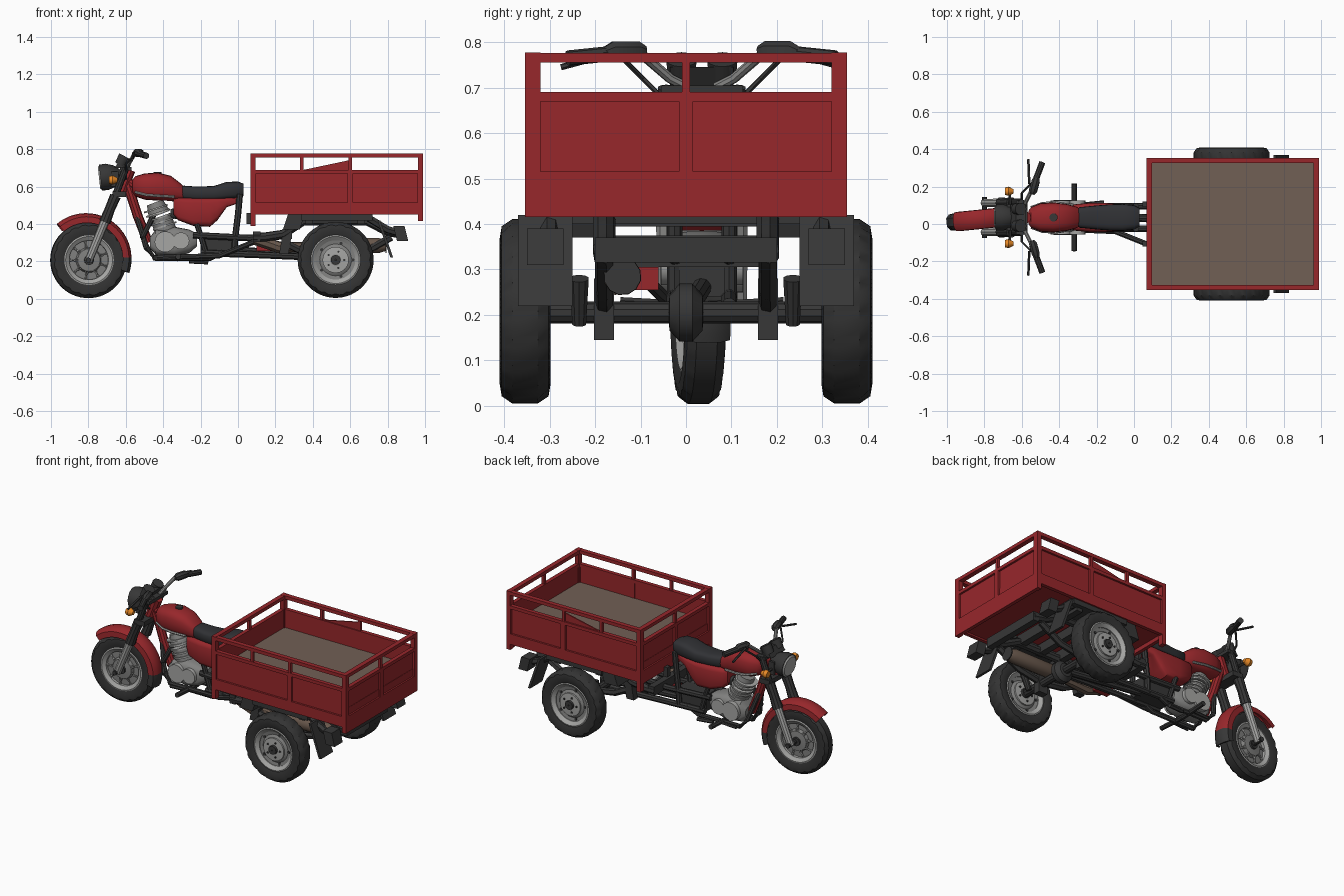
import bpy, bmesh, math
from mathutils import Vector, Matrix

cube = bpy.data.objects.get("Cube")
if cube:
    bpy.data.objects.remove(cube, do_unlink=True)


def material(name, r, g, b):
    m = bpy.data.materials.new(name)
    m.use_nodes = True
    m.diffuse_color = (r, g, b, 1)
    m.node_tree.nodes["Principled BSDF"].inputs["Base Color"].default_value = (r, g, b, 1)
    return m


RED = material("red_paint", 0.31, 0.02, 0.024)
DARK = material("dark_steel", 0.038, 0.038, 0.038)
RUBBER = material("tyre_rubber", 0.033, 0.033, 0.033)
SEAT = material("seat_vinyl", 0.03, 0.031, 0.035)
STEEL = material("light_metal", 0.38, 0.38, 0.37)
GREY = material("engine_grey", 0.22, 0.22, 0.215)
FLOOR = material("bed_floor_brown", 0.165, 0.116, 0.09)
BROWN = material("exhaust_brown", 0.14, 0.097, 0.072)
ORANGE = material("indicator_orange", 0.8, 0.25, 0.02)
Y = 0.035            # centre line of the motorcycle part


def finish(name, bm, mat, smooth=True):
    bmesh.ops.recalc_face_normals(bm, faces=bm.faces)
    me = bpy.data.meshes.new(name)
    bm.to_mesh(me)
    bm.free()
    me.materials.append(mat)
    ob = bpy.data.objects.new(name, me)
    bpy.context.collection.objects.link(ob)
    if smooth:
        bpy.ops.object.select_all(action='DESELECT')
        ob.select_set(True)
        bpy.context.view_layer.objects.active = ob
        bpy.ops.object.shade_smooth_by_angle(angle=math.radians(35))
    return ob


def box(name, x, y, z, mat, shear=0):
    """Box from ranges; shear slides the top along x."""
    bm = bmesh.new()
    bmesh.ops.create_cube(bm, size=1)
    for v in bm.verts:
        t = v.co + Vector((.5, .5, .5))
        v.co = [a + (b - a) * k for (a, b), k in zip((x, y, z), t)]
        v.co.x += shear * t.z
    return finish(name, bm, mat, False)


def skin(name, rings, mat, loop=False):
    """Bridge equal rings of points into a closed surface."""
    bm = bmesh.new()
    vs = [[bm.verts.new(p) for p in ring] for ring in rings]
    n, m = len(vs), len(vs[0])
    for i in range(n if loop else n - 1):
        a, b = vs[i], vs[(i + 1) % n]
        for j in range(m):
            k = (j + 1) % m
            bm.faces.new((a[j], a[k], b[k], b[j]))
    if not loop:
        bm.faces.new(vs[0])
        bm.faces.new(vs[-1])
    return finish(name, bm, mat)


def tube(name, path, radii, mat, sides=10):
    pts = [Vector(p) for p in path]
    if not isinstance(radii, (list, tuple)):
        radii = [radii] * len(pts)
    rings = []
    for i, p in enumerate(pts):
        t = (pts[min(i + 1, len(pts) - 1)] - pts[max(i - 1, 0)]).normalized()
        u = t.cross(Vector((0.31, 0.2, 0.93)) if abs(t.z) < .8 else Vector((0, 1, 0))).normalized()
        w = t.cross(u)
        angles = [math.tau * j / sides for j in range(sides)]
        rings.append([p + (u * math.cos(a) + w * math.sin(a)) * radii[i] for a in angles])
    return skin(name, rings, mat)


def loft(name, sections, mat, power=0.7, sides=20):
    """Sections along x: (x, half width, bottom, top), rounded box shape."""
    def se(v):
        return math.copysign(abs(v) ** power, v)
    rings = []
    for x, w, lo, hi in sections:
        angles = [math.tau * j / sides for j in range(sides)]
        rings.append([(x, Y + w * se(math.cos(a)), (lo + hi) / 2 + (hi - lo) / 2 * se(math.sin(a)))
                      for a in angles])
    return skin(name, rings, mat)


def lathe(name, profile, mat, at, yaw=0, segs=48, notch=0, arc=None):
    """Turn a closed (radius, y) profile about the wheel axle."""
    lo, hi = arc or (0, math.tau)
    rings = []
    for i in range(segs + bool(arc)):
        a = lo + (hi - lo) * i / segs
        cut = 1 - notch if i % 3 == 0 else 1
        radii = [r * (cut if r > .18 and abs(y) > .03 else 1) for r, y in profile]
        rings.append([(r * math.cos(a), p[1], r * math.sin(a)) for r, p in zip(radii, profile)])
    ob = skin(name, rings, mat, loop=not arc)
    ob.matrix_world = Matrix.Translation(at) @ Matrix.Rotation(yaw, 4, 'Z')
    return ob


def wheel(prefix, at, half, yaw=0, spokes=False):
    w = half
    tyre = [(.125, -w * .75), (.16, -w), (.188, -w * .92), (.203, -w * .5)]
    rim = [(.105, -w * .55), (.126, -w * .85), (.134, -w * .8)]
    both = lambda p: p + [(r, -y) for r, y in reversed(p)]
    lathe(prefix + "_tyre", both(tyre), RUBBER, at, yaw, 60, .035)
    lathe(prefix + "_rim", both(rim), STEEL, at, yaw)
    lathe(prefix + "_hub", [(.004, -w), (.026, -w), (.026, w), (.004, w)], DARK, at, yaw, 16)
    if spokes:
        lathe(prefix + "_drum", both([(.02, -.034), (.06, -.03), (.068, -.01), (.112, -.008)]), GREY, at, yaw, 24)
        for i in range(36):
            a, s = math.tau * i / 36, .026 * (-1) ** i
            turn = .25 if i % 4 < 2 else -.25
            ob = tube(prefix + "_spoke", [(.055 * math.cos(a), s, .055 * math.sin(a)),
                      (.115 * math.cos(a + turn), s * .6, .115 * math.sin(a + turn))], .004, STEEL, 5)
            ob.matrix_world = Matrix.Translation(at) @ Matrix.Rotation(yaw, 4, 'Z')
    else:
        lathe(prefix + "_disc", both([(.01, -w * .7), (.06, -w * .7), (.085, -w * .4), (.115, -w * .5)]),
              GREY, at, yaw)
        lathe(prefix + "_hub_ring", both([(.03, -w * .8), (.07, -w * .75)]), STEEL, at, yaw, 24)
        # Wheel bolts and dark vent holes on both faces
        for i in range(10):
            a, s = math.tau * i / 10, 1 if i % 2 else -1
            for r, size, d, mat in ((.046, .006, .88, DARK), (.092, .009, .5, DARK)):
                p = Vector(at) + Vector((r * math.cos(a), s * w * d, r * math.sin(a)))
                tube(prefix + "_bolt_or_vent", [p - Vector((0, s * .008, 0)), p], size, mat, 8)


# Wheels
FRONT, TURN = (-.80, .027, .207), .1
wheel("front", FRONT, .046, TURN, spokes=True)
for side, s in (("left", 1), ("right", -1)):
    wheel("rear_" + side, (.522, s * .354, .208), .056)

# Front mudguard with rubber flap
GUARD = (-.812, .026, .214)
guard = [(.192, -.052), (.225, -.05), (.24, -.03), (.244, 0), (.24, .03), (.225, .05), (.192, .052),
         (.22, .044), (.234, 0), (.22, -.044)]
lathe("front_mudguard", guard, RED, GUARD, TURN, 20, arc=(math.radians(2), math.radians(130)))
lathe("front_mud_flap", guard, DARK, GUARD, TURN, 5, arc=(math.radians(-18), math.radians(2)))

# Fork, handlebar and indicators
for side, s in (("left", 1), ("right", -1)):
    y = Y + s * .078
    tube(f"{side}_fork_slider", [(-.80, y, .20), (-.705, y, .43)], [.022, .024], STEEL)
    tube(f"{side}_fork_gaiter", [(-.712, y, .41), (-.685, y, .48), (-.655, y, .55)], [.031, .027, .03], DARK)
    tube(f"{side}_fork_upper", [(-.66, y, .54), (-.60, y, .70)], .019, DARK)
    bar = [(-.59, Y + s * .03, .70), (-.585, Y + s * .07, .72), (-.55, Y + s * .14, .78), (-.53, Y + s * .18, .782)]
    tube(f"{side}_handlebar", bar, .011, GREY, 8)
    tube(f"{side}_grip", [(-.545, Y + s * .15, .78), (-.49, Y + s * .295, .765)], .017, DARK)
    tube(f"{side}_switch_box", [(-.545, Y + s * .125, .778), (-.54, Y + s * .14, .78), (-.525, Y + s * .195, .78),
                                (-.52, Y + s * .215, .775)], [.014, .023, .023, .014], DARK, 8)
    tube(f"{side}_lever", [(-.56, Y + s * .18, .78), (-.565, Y + s * .31, .745)], .007, DARK, 6)
    tube(f"{side}_cable", [(-.55, Y + s * .18, .77), (-.60, Y + s * .13, .72), (-.60, Y + s * .05, .64)], .006, DARK, 6)
    tube(f"{side}_indicator_stalk", [(-.66, Y, .635), (-.665, Y + s * .13, .635)], .008, DARK, 6)
    tube(f"{side}_indicator", [(-.69, Y + s * .14, .635), (-.67, Y + s * .14, .635), (-.645, Y + s * .14, .635)],
         [.02, .025, .012], ORANGE)
    box(f"{side}_lamp_bracket", (-.68, -.64), sorted((Y + s * .055, Y + s * .07)), (.60, .68), DARK)
box("lower_fork_clamp", (-.67, -.60), (Y - .1, Y + .1), (.545, .575), DARK)
box("upper_fork_clamp", (-.63, -.57), (Y - .09, Y + .09), (.685, .705), DARK)
tube("axle", [(-.80, Y - .11, .207), (-.80, Y + .11, .207)], .014, DARK)

# Headlamp and instruments
tube("headlamp_shell", [(-.735, Y, .648), (-.70, Y, .652), (-.66, Y, .656), (-.625, Y, .66)],
     [.07, .071, .058, .03], DARK, 20)
tube("headlamp_lens", [(-.743, Y, .647), (-.734, Y, .648)], [.058, .067], STEEL, 20)
box("instrument_panel", (-.66, -.61), (Y - .07, Y + .07), (.70, .745), DARK, .03)
for s in (-1, 1):
    tube("gauge", [(-.63, Y + s * .045, .715), (-.605, Y + s * .045, .762)], [.03, .034], DARK, 14)

# Tank, seat and side covers
loft("fuel_tank", [(-.565, .035, .57, .635), (-.55, .055, .548, .655), (-.50, .076, .53, .67), (-.43, .08, .525, .675),
                   (-.36, .072, .525, .658), (-.31, .058, .525, .62), (-.275, .04, .53, .585)], RED, .72)
tube("filler_cap", [(-.43, Y, .665), (-.43, Y, .679)], .022, DARK, 16)
for s in (-1, 1):
    tube("tank_trim", [(-.55, Y + s * .054, .57), (-.49, Y + s * .076, .555), (-.42, Y + s * .08, .55),
                       (-.34, Y + s * .066, .545)], .007, STEEL, 6)
loft("seat", [(-.315, .035, .55, .60), (-.29, .055, .53, .605), (-.22, .062, .525, .60), (-.13, .07, .525, .603),
              (-.06, .072, .53, .625), (.0, .065, .535, .627), (.03, .05, .55, .615)], SEAT, .6)
loft("side_covers", [(-.345, .05, .45, .535), (-.32, .07, .42, .54), (-.24, .078, .39, .54), (-.15, .078, .385, .54),
                     (-.11, .074, .42, .54), (-.06, .068, .49, .54), (.0, .05, .51, .545)], RED, .38)

# Engine
tube("cylinder_block", [(-.385, Y, .36), (-.415, Y, .44)], .058, GREY, 14)
for i in range(5):
    x, z = -.39 - i * .012, .385 + i * .023
    tube("cooling_fin", [(x, Y, z), (x - .003, Y, z + .009)], .066, STEEL, 14)
tube("cylinder_head", [(-.42, Y, .45), (-.445, Y, .515)], [.06, .045], GREY, 12)
loft("crankcase", [(-.47, .05, .27, .33), (-.44, .07, .235, .37), (-.34, .078, .225, .385), (-.26, .07, .245, .37),
                   (-.22, .05, .28, .35)], GREY, .6)
for x, z, r in ((-.39, .305, .056), (-.305, .31, .045)):
    tube("engine_side_cover", [(x, Y - .09, z), (x, Y + .09, z)], r, STEEL, 18)
loft("carburettor", [(-.36, .025, .43, .48), (-.25, .04, .42, .50)], DARK)

# Motorcycle frame
tube("head_tube", [(-.63, Y, .56), (-.58, Y, .69)], .032, RED)
tube("backbone", [(-.60, Y, .63), (-.48, Y, .56), (-.2, Y, .53)], .025, RED)
tube("down_tube", [(-.60, Y, .64), (-.535, Y, .44), (-.48, Y, .30)], .026, RED)
for s in (-1, 1):
    y = Y + s * .06
    tube("cradle_tube", [(-.54, Y + s * .01, .44), (-.49, y, .27), (-.44, y, .215), (-.15, y, .215), (-.08, y, .25)],
         .014, DARK, 8)
    tube("seat_stay", [(.01, y, .56), (.0, y, .45), (-.015, y, .33), (-.02, y, .23)], .017, DARK, 8)
    tube("rear_cradle", [(-.22, y, .40), (-.20, y, .34), (-.17, y, .24)], .015, DARK, 8)
    tube("upper_rail", [(-.24, y, .34), (.06, y, .325), (.25, y, .335)], .018, DARK, 8)
    tube("lower_rail", [(-.2, y, .245), (.1, y, .235), (.45, y, .22)], .018, DARK, 8)
    tube("foot_peg", [(-.32, Y, .215), (-.32, Y + s * .18, .225)], .015, DARK, 8)
    tube("pedal", [(-.32, Y + s * .085, .22), (-.43, Y + s * .085, .215)], .009, DARK, 6)
box("gearbox", (-.2, .0), (Y - .05, Y + .05), (.24, .34), DARK)
tube("side_stand", [(-.26, Y + .07, .20), (-.16, Y + .08, .195)], .012, DARK, 6)

# Chassis, axle and springs
tube("drive_shaft", [(-.02, Y, .26), (.48, .01, .22)], .022, DARK)
tube("rear_axle", [(.52, -.33, .205), (.52, .33, .205)], .024, DARK)
lathe("differential", [(.005, -.04), (.04, -.036), (.064, -.014), (.064, .014), (.04, .036), (.005, .04)], DARK,
      (.52, 0, .205), 0, 16)
for s in (-1, 1):
    y = s * .18
    tube("chassis_rail", [(.08, y, .33), (.14, y, .33), (.24, y, .345), (.35, y, .415), (.69, y, .415),
                          (.80, y, .36), (.88, y, .345)], .025, DARK, 8)
    tube("leaf_spring", [(.25, y, .30), (.36, y, .245), (.52, y, .22), (.68, y, .25), (.82, y, .33)], .02, DARK, 6)
    box("spring_clamp", (.49, .55), (y - .022, y + .022), (.145, .28), DARK)
    tube("shock_absorber", [(.56, s * .235, .18), (.60, s * .235, .28)], [.016, .022], DARK)
    box("spring_hanger", (.22, .27), (y - .02, y + .02), (.24, .36), DARK, .02)
    box("bed_support", (.24, .33), sorted((s * .2, s * .33)), (.37, .46), DARK, .03)
    box("wheel_cover", (.34, .72), sorted((s * .19, s * .345)), (.42, .46), DARK)
    box("rear_mud_flap", (.815, .83), sorted((s * .25, s * .37)), (.22, .42), DARK, -.07)
    tube("flap_arm", [(.70, s * .30, .43), (.80, s * .30, .37), (.87, s * .30, .35)], .02, DARK, 6)
    box("tail_lamp", (.85, .91), sorted((s * .27, s * .35)), (.31, .39), DARK, -.02)
    box("bed_hinge", (.045, .07), sorted((s * .09, s * .12)), (.40, .46), DARK)
for x, z in ((.08, .305), (.25, .32), (.50, .395), (.85, .315)):
    box("cross_member", (x, x + .04), (-.2, .2), (z, z + .055), DARK)
for x in (.36, .64):
    box("bed_joist", (x, x + .04), (-.32, .32), (.40, .46), DARK)
tube("exhaust_pipe", [(-.45, Y - .03, .45), (-.51, Y - .045, .33), (-.45, Y - .06, .22), (-.1, -.04, .23),
                      (.10, -.12, .31)], .015, DARK, 8)
tube("exhaust_link", [(.09, -.145, .32), (.22, -.15, .275), (.44, -.145, .28)], [.032, .032, .02], BROWN, 8)
tube("muffler", [(.42, -.14, .28), (.47, -.14, .285), (.75, -.14, .285), (.79, -.14, .285)], [.025, .042, .042, .03],
     BROWN, 12)
tube("muffler_end", [(.788, -.14, .285), (.795, -.14, .285)], .041, DARK, 12)
box("tool_box", (.10, .20), (-.115, -.06), (.255, .305), RED)

# Cargo bed
X0, X1, W = .066, .99, .354
box("bed_base", (X0 + .01, X1 - .01), (-W + .015, W - .015), (.46, .56), RED)
box("bed_floor", (X0 + .022, X1 - .022), (-W + .022, W - .022), (.56, .575), FLOOR)


def wall(name, across, lo, hi, mid, low, posts):
    """Framed wall: across(u range, depth range) gives the x and y ranges."""
    def bar(part, u, z, d):
        x, y = across(u, d)
        box(f"{name}_{part}", x, y, z, RED)
    bar("recessed_panel", (lo + .01, hi - .01), (low, .69), (.012, .022))
    bar("bottom_band", (lo, hi), (low, .515), (0, .022))
    bar("middle_rail", (lo, hi), (.67, .69), (0, .025))
    bar("top_rail", (lo, hi), (.755, .776), (0, .029))
    for u in (lo + .015, mid, hi - .015):
        bar("stile", (u - .015, u + .015), (low, .68), (0, .024))
    for u in posts:
        bar("rail_post", (u - .009, u + .009), (.68, .76), (.002, .02))


for side, s in (("left", 1), ("right", -1)):
    wall(f"bed_{side}", lambda u, d: (u, sorted((s * (W - d[0]), s * (W - d[1])))),
         X0, X1, .60, .45, (.34, .60))
for end, e, s, low in (("front", X0, 1, .435), ("rear", X1, -1, .415)):
    wall(f"bed_{end}", lambda u, d: (sorted((e + s * d[0], e + s * d[1])), u), -W, W, 0, low, (0,))
    for t in (-1, 1):
        box("corner_post", sorted((e, e + s * .027)), sorted((t * W, t * (W - .034))),
            (.39 if s > 0 else .415, .777), RED)

# Sloped gusset on the left rail
skin("rail_gusset", [[(.33, y, .685), (.59, y, .685), (.59, y, .74)] for y in (W - .018, W - .01)], RED)
